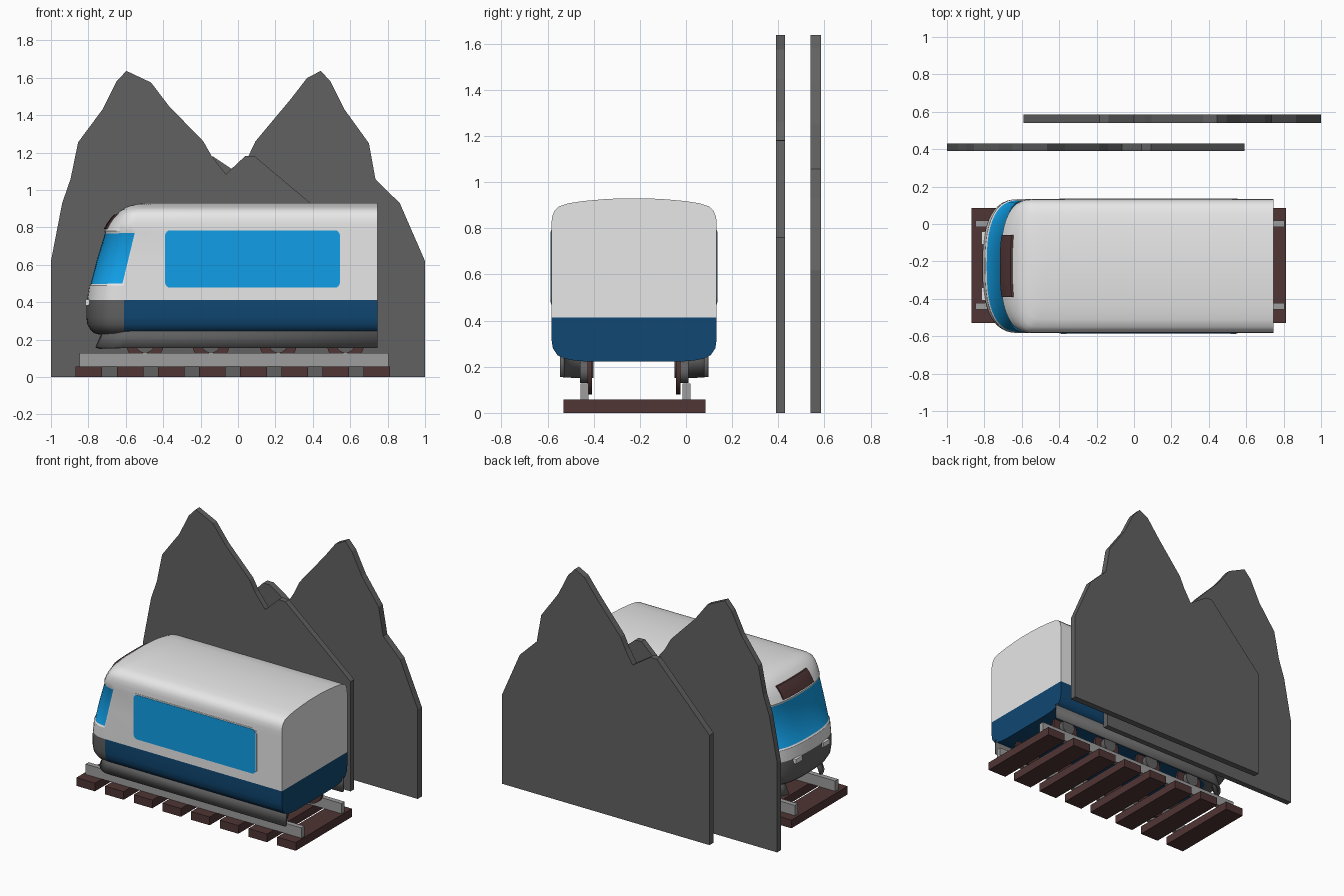
import bpy, bmesh, math

if "Cube" in bpy.data.objects:
    bpy.data.objects.remove(bpy.data.objects["Cube"])

CY = -0.225  # centre line of the train and track


def material(name, rgb):
    m = bpy.data.materials.new(name)
    m.diffuse_color = (*rgb, 1)
    m.use_nodes = True
    m.node_tree.nodes["Principled BSDF"].inputs["Base Color"].default_value = m.diffuse_color
    return m


WHITE = material("white", (0.8, 0.8, 0.8))
NAVY = material("navy_blue", (0.005, 0.063, 0.17))
SKY = material("window_blue", (0.006, 0.36, 0.83))
GREY = material("dark_grey", (0.12, 0.12, 0.12))
STEEL = material("rail_grey", (0.34, 0.34, 0.34))
BROWN = material("dark_brown", (0.08, 0.035, 0.035))


def finish(name, bm, mats, smooth=False):
    bmesh.ops.recalc_face_normals(bm, faces=bm.faces[:])
    me = bpy.data.meshes.new(name)
    bm.to_mesh(me)
    bm.free()
    ob = bpy.data.objects.new(name, me)
    bpy.context.collection.objects.link(ob)
    for m in mats:
        me.materials.append(m)
    if smooth:
        bpy.ops.object.select_all(action='DESELECT')
        ob.select_set(True)
        bpy.context.view_layer.objects.active = ob
        bpy.ops.object.shade_smooth_by_angle(angle=math.radians(32))
    return ob


def box(name, lo, hi, mat):
    bm = bmesh.new()
    bmesh.ops.create_cube(bm, size=1)
    for v in bm.verts:
        for i in range(3):
            v.co[i] = lo[i] if v.co[i] < 0 else hi[i]
    return finish(name, bm, [mat])


def plate(name, points, y0, y1, mat):
    """Outline in x/z, extruded from y0 to y1."""
    bm = bmesh.new()
    f = bm.faces.new([bm.verts.new((x, y0, z)) for x, z in points])
    ext = bmesh.ops.extrude_face_region(bm, geom=[f])["geom"]
    for v in ext:
        if isinstance(v, bmesh.types.BMVert):
            v.co.y = y1
    return finish(name, bm, [mat])


# Mountains
plate("front_mountain", [
    (-1, 0), (-1, .62), (-.94, .93), (-.895, 1.06), (-.855, 1.255), (-.725, 1.43),
    (-.65, 1.58), (-.597, 1.637), (-.465, 1.575), (-.37, 1.45), (-.185, 1.26),
    (-.14, 1.18), (-.065, 1.085), (.04, 1.183), (.09, 1.18), (.59, .76), (.59, 0)],
    .39, .43, GREY)
plate("back_mountain", [
    (1, 0), (1, .62), (.865, .93), (.735, 1.057), (.70, 1.25), (.57, 1.43),
    (.495, 1.58), (.443, 1.637), (.37, 1.6), (.285, 1.49), (.093, 1.26),
    (.055, 1.18), (0, 1.09), (-.135, 1.18), (-.185, 1.18), (-.59, .76), (-.59, 0)],
    .54, .585, GREY)

# Track
for i in range(8):
    x = -.797 + i * .22
    box(f"sleeper_{i + 1}", (x - .071, -.53, 0), (x + .071, .085, .057), BROWN)
for side, y in (("near", -.44), ("far", .002)):
    box(f"{side}_rail", (-.848, y - .017, .057), (.805, y + .017, .128), STEEL)

# Carriage shape: (height, half width, front x)
LEVELS = [(.222, .20, -.69), (.227, .26, -.74), (.235, .30, -.77), (.25, .332, -.787),
          (.28, .352, -.805), (.32, .358, -.811), (.385, .358, -.811), (.413, .358, -.808),
          (.49, .358, -.796), (.63, .358, -.76), (.78, .358, -.714), (.82, .358, -.692),
          (.85, .355, -.67), (.875, .345, -.645), (.895, .325, -.622), (.908, .285, -.602),
          (.918, .22, -.575), (.926, .13, -.54), (.93, .05, -.50)]
POWER = 2.6
SEG = 24


def level(z):
    for a, b in zip(LEVELS, LEVELS[1:]):
        if z <= b[0]:
            t = (z - a[0]) / (b[0] - a[0])
            return a[1] + t * (b[1] - a[1]), a[2] + t * (b[2] - a[2])
    return LEVELS[-1][1:]


def nose_start(z, xf):
    slant = -.61 + (min(max(z, .49), .78) - .49) * .07 / .29
    return max(slant, xf + .1)


def nose_x(dy, z):
    hw, xf = level(z)
    xs = nose_start(z, xf)
    return xs - (xs - xf) * (1 - abs(dy / hw) ** POWER) ** (1 / POWER)


# Carriage body: stacked U-shaped outlines
bm = bmesh.new()
rings = []
for z, hw, xf in LEVELS:
    xs = nose_start(z, xf)
    pts = [(x, -hw) for x in (.745, .3, -.2)]
    for i in range(SEG + 1):
        a = math.pi * i / SEG
        c, s = -math.cos(a), max(math.sin(a), 0)
        y = math.copysign(abs(c) ** (2 / POWER), c) * hw
        pts.append((xs - (xs - xf) * s ** (2 / POWER), y))
    pts += [(x, hw) for x in (-.2, .3, .745)]
    rings.append([bm.verts.new((x, y + CY, z)) for x, y in pts])
screen = []
n = len(rings[0])
for a, b in zip(rings, rings[1:]):
    zm = (a[0].co.z + b[0].co.z) / 2
    for i in range(n):
        j = (i + 1) % n
        f = bm.faces.new((a[i], a[j], b[j], b[i]))
        nose = 3 <= i < 3 + SEG
        if zm < .413:
            f.material_index = 2 if nose else 1
        elif nose and .49 < zm < .78:
            f.material_index = 3
            screen.append(f)
bm.faces.new(rings[-1])
bm.faces.new(rings[0]).material_index = 1
bmesh.ops.recalc_face_normals(bm, faces=bm.faces[:])
rim = bmesh.ops.inset_region(bm, faces=screen, thickness=.01, depth=-.006, use_even_offset=True)
for f in rim["faces"]:
    f.material_index = 0
finish("carriage_body", bm, [WHITE, NAVY, GREY, SKY], smooth=True)


# Side windows with a thin frame
def rounded(x0, x1, z0, z1, r):
    pts = []
    for cx, cz, a0 in ((x1 - r, z1 - r, 0), (x0 + r, z1 - r, 90),
                       (x0 + r, z0 + r, 180), (x1 - r, z0 + r, 270)):
        for k in range(5):
            a = math.radians(a0 + k * 22.5)
            pts.append((cx + r * math.cos(a), cz + r * math.sin(a)))
    return pts


for side, s in (("near", -1), ("far", 1)):
    y = CY + s * .357
    plate(f"{side}_window_frame", rounded(-.398, .553, .47, .793, .035), y, y + s * .003, WHITE)
    plate(f"{side}_window", rounded(-.39, .545, .478, .785, .028), y, y + s * .005, SKY)

# Curved lamp strip above the windscreen
bm = bmesh.new()
grid = [[bm.verts.new((nose_x(dy, z) - .009, dy + CY, z + .002))
         for dy in [-.165 + .33 * k / 10 for k in range(11)]] for z in (.79, .82, .85, .868)]
for a, b in zip(grid, grid[1:]):
    for i in range(10):
        bm.faces.new((a[i], a[i + 1], b[i + 1], b[i]))
back = bmesh.ops.extrude_face_region(bm, geom=bm.faces[:])["geom"]
bmesh.ops.translate(bm, vec=(.02, 0, 0), verts=[v for v in back if isinstance(v, bmesh.types.BMVert)])
finish("lamp_strip", bm, [BROWN], smooth=True)

# Headlights
for side, s in (("near", -1), ("far", 1)):
    x, y = nose_x(.15, .40), CY + s * .15
    box(f"{side}_headlight", (x - .014, y - .035, .383), (x + .02, y + .035, .415), WHITE)

# Skirts, curving inwards under the nose
for side, s in (("near", -1), ("far", 1)):
    bm = bmesh.new()
    path = [(.745, .312)]
    for k in range(9):
        a = math.radians(k * 55 / 8)
        path.append((-.58 - .17 * math.sin(a), .312 * math.cos(a)))
    low = [bm.verts.new((x - (.035 if i else 0), CY + s * y, .155)) for i, (x, y) in enumerate(path)]
    top = [bm.verts.new((x + (.01 if i else 0), CY + s * y, .26)) for i, (x, y) in enumerate(path)]
    for i in range(len(path) - 1):
        q = (low[i], low[i + 1], top[i + 1], top[i])
        bm.faces.new(q if s < 0 else q[::-1])
    ob = finish(f"{side}_skirt", bm, [GREY], smooth=True)
    mod = ob.modifiers.new("thickness", 'SOLIDIFY')
    mod.thickness = .02
    mod.offset = 0


# Wheels: inner flange and smaller tread
def disc(name, x, y, r, depth, mat):
    bm = bmesh.new()
    bmesh.ops.create_cone(bm, cap_ends=True, segments=32, radius1=r, radius2=r, depth=depth)
    for v in bm.verts:
        px, py, pz = v.co
        v.co = (x + px, y + pz, .18 + py)
    finish(name, bm, [mat], smooth=True)


for i, x in enumerate((-.497, -.145, .215, .575)):
    for side, s in (("near", -1), ("far", 1)):
        disc(f"{side}_wheel_flange_{i + 1}", x, CY + s * .192, .1, .02, BROWN)
        disc(f"{side}_wheel_tread_{i + 1}", x, CY + s * .215, .051, .04, GREY)
